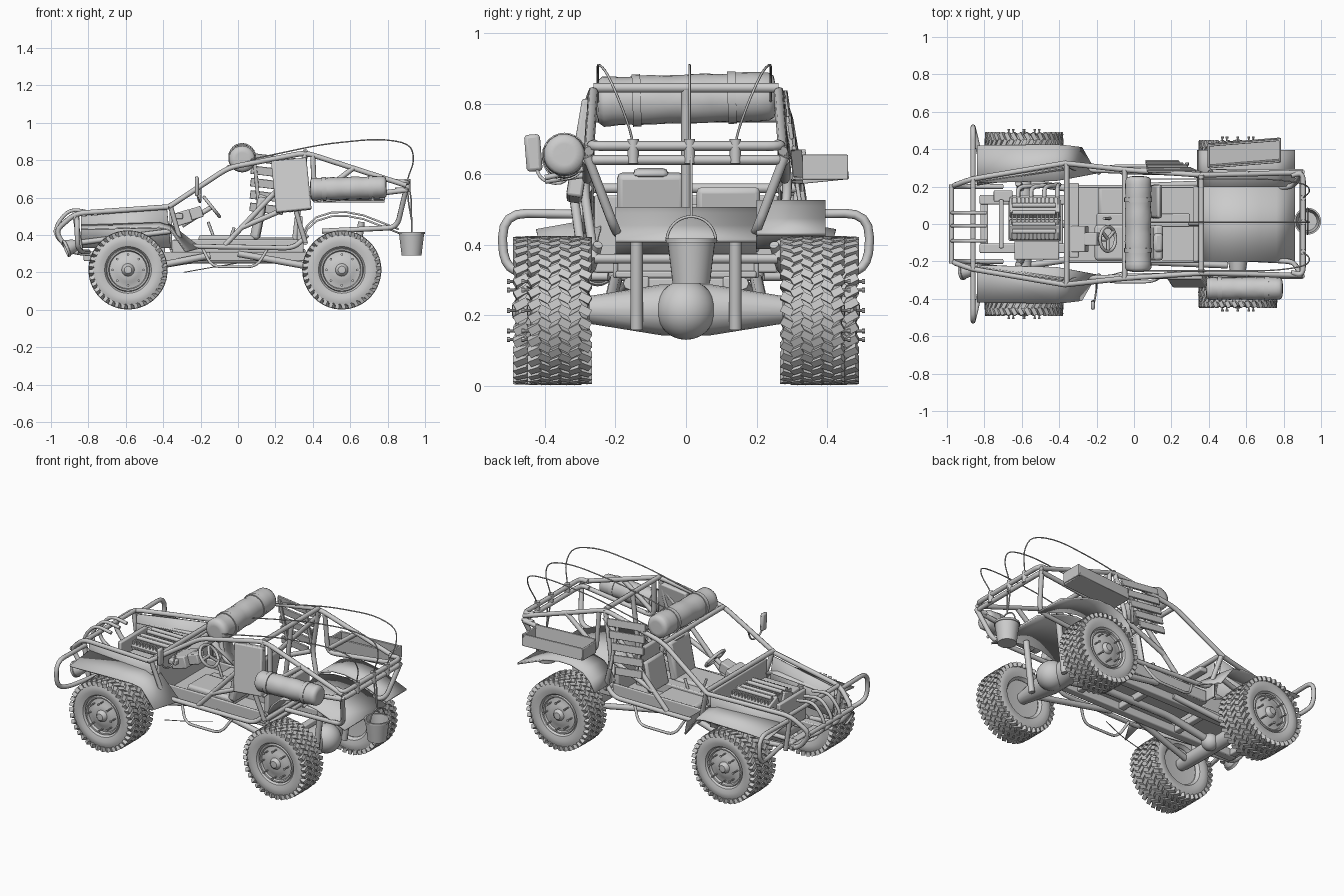
import bpy, bmesh, random
from math import pi, sin, cos
from mathutils import Matrix, Vector, Euler

if "Cube" in bpy.data.objects:
    bpy.data.objects.remove(bpy.data.objects["Cube"])
random.seed(4)

def finish(name, bm=None, me=None, angle=0.6):
    if bm:
        bmesh.ops.recalc_face_normals(bm, faces=bm.faces)
        me = bpy.data.meshes.new(name)
        bm.to_mesh(me); bm.free()
    me.shade_smooth(); me.set_sharp_from_angle(angle=angle)
    ob = bpy.data.objects.new(name, me)
    bpy.context.collection.objects.link(ob)
    return ob

def fillet(pts, d):
    P = [Vector(p) for p in pts]
    out = [P[0]]
    for a, b, c in zip(P, P[1:], P[2:]):
        p = b + (a - b).normalized() * min(d, (a - b).length * .45)
        q = b + (c - b).normalized() * min(d, (c - b).length * .45)
        out += [(1-t)**2 * p + 2*t*(1-t) * b + t*t * q for t in (0, .25, .5, .75, 1)]
    return out + [P[-1]]

def tubes(name, paths, r=.015, mirror=False, d=.05):
    cu = bpy.data.curves.new(name, 'CURVE')
    cu.dimensions, cu.bevel_depth, cu.bevel_resolution, cu.use_fill_caps = '3D', r, 2, True
    for path in paths:
        for s in ((1, -1) if mirror else (1,)):
            pts = fillet([(x, y * s, z) for x, y, z in path], d)
            sp = cu.splines.new('POLY'); sp.points.add(len(pts) - 1)
            for p, q in zip(sp.points, pts): p.co = (*q, 1)
    tmp = bpy.data.objects.new(name + "_curve", cu)
    bpy.context.collection.objects.link(tmp)
    me = bpy.data.meshes.new_from_object(tmp.evaluated_get(bpy.context.evaluated_depsgraph_get()))
    bpy.data.objects.remove(tmp)
    me.name = name
    return finish(name, me=me, angle=1)

def boxes(name, items, bevel=.006):
    # items: (centre, size, rotation)
    bm = bmesh.new()
    for c, s, *r in items:
        rot = Euler(r[0] if r else (0, 0, 0)).to_matrix().to_4x4()
        bmesh.ops.create_cube(bm, size=1, matrix=Matrix.Translation(c) @ rot @ Matrix.Diagonal((*s, 1)))
    ob = finish(name, bm)
    if bevel:
        m = ob.modifiers.new("bevel", 'BEVEL'); m.width, m.segments = bevel, 2
    return ob

def lathe(bm, prof, M, n=32, wob=0):
    rings = [[bm.verts.new(M @ Vector((r*(1+random.uniform(-wob, wob))*cos(2*pi*i/n),
              r*(1+random.uniform(-wob, wob))*sin(2*pi*i/n), h))) for i in range(n)] for r, h in prof]
    for a, b in zip(rings, rings[1:]):
        for i in range(n):
            bm.faces.new((a[i], a[(i+1) % n], b[(i+1) % n], b[i]))
    bmesh.ops.remove_doubles(bm, verts=[v for k in rings for v in k], dist=1e-5)

def sheet(name, A, B, t=.01):
    bm = bmesh.new()
    a, b = [[bm.verts.new(p) for p in L] for L in (A, B)]
    for i in range(len(a) - 1):
        bm.faces.new((a[i], a[i+1], b[i+1], b[i]))
    ob = finish(name, bm)
    m = ob.modifiers.new("thick", 'SOLIDIFY'); m.thickness, m.offset = t, 0
    return ob

def aim(loc, direction):
    return Matrix.Translation(loc) @ Vector(direction).to_track_quat('Z', 'Y').to_matrix().to_4x4()

# wheels: tyre, tread lugs, dished rim and studs
def wheel(name, x, s, y, w):
    M = Matrix.Translation((x, s*y, .213)) @ Matrix.Rotation(-s*pi/2, 4, 'X')
    bm = bmesh.new()
    side = [(.112, .72), (.125, .92), (.15, 1), (.172, .99), (.19, .92), (.2, .75), (.204, .3)]
    lathe(bm, [(r, -k*w) for r, k in side] + [(r, k*w) for r, k in side[::-1]], M, 56)
    for row in range(6):
        k = (row - 2.5) / 2.5
        for i in range(36):
            rot = Matrix.Rotation(2*pi*(i + .5*(row % 2))/36, 4, 'Z')
            edge = abs(k) > .9
            bmesh.ops.create_cube(bm, size=1, matrix=M @ rot @ Matrix.Translation((.196 if edge else .204, 0, k*w*.84))
                @ Matrix.Rotation((.5 if row % 2 else -.5), 4, 'X') @ Matrix.Diagonal((.026 if edge else .014, .022, w*.4, 1)))
    finish(name + "_tyre", bm)
    bm = bmesh.new()
    lathe(bm, [(0, -w*.6), (.112, -w*.7), (.118, w*.75), (.112, w*.88), (.104, w*.87), (.099, w*.74), (.07, w*.78),
               (.06, w*.84), (.034, w*.86), (.028, w*1.0), (.02, w*1.08), (0, w*1.1)], M, 40)
    for i in range(8):
        T = M @ Matrix.Rotation(pi*i/4, 4, 'Z') @ Matrix.Translation((.082, 0, 0))
        lathe(bm, [(0, w*.6), (.004, w*.6), (.004, w+.015), (.007, w+.015), (.007, w+.024), (0, w+.024)], T, 8)
    finish(name + "_rim", bm)
for s, side in ((-1, "right"), (1, "left")):
    wheel("front_wheel_" + side, -.588, s, .38, .104)
    wheel("rear_wheel_" + side, .555, s, .358, .085)

# axles with differentials
for name, x, r in (("front_axle", -.588, .05), ("rear_axle", .555, .085)):
    bm = bmesh.new()
    lathe(bm, [(0, -.3), (.035, -.3), (.04, -.27), (r*.85, -.07), (r*.85, .07), (.04, .27), (.035, .3), (0, .3)],
          aim((x, 0, .215), (0, 1, 0)), 16)
    bmesh.ops.create_uvsphere(bm, u_segments=24, v_segments=14, radius=r, matrix=Matrix.Translation((x + .04, 0, .215)))
    finish(name, bm)

# roll cage
tubes("roll_cage_sides", [
    [(-.37, .325, .55), (-.05, .29, .76), (.36, .262, .84), (.9, .275, .665)],
    [(-.36, .32, .55), (-.3, .29, .34), (.3, .27, .33), (.37, .25, .4)],
    [(.36, .262, .84), (.3, .29, .56), (.36, .26, .36)],
    [(-.07, .28, .345), (.36, .27, .8)],
    [(.4, .265, .82), (.41, .28, .58), (.9, .28, .64)],
    [(.41, .28, .6), (.62, .27, .76)],
    [(.9, .28, .65), (.85, .2, .44), (.45, .18, .42)],
    [(.02, .28, .44), (.3, .28, .56)]], .014, True)
tubes("roll_cage_crossbars", [
    [(.36, -.262, .845), (.36, .262, .845)], [(-.05, -.29, .76), (-.05, .29, .76)],
    [(-.36, -.32, .56), (-.36, .32, .56)], [(.36, -.26, .36), (.36, .26, .36)],
    [(.84, -.26, .685), (.905, -.275, .68), (.905, .275, .68), (.84, .26, .685)],
    [(.84, -.27, .64), (.9, -.28, .64), (.9, .28, .64), (.84, .27, .64)],
    [(.3, 0, .35), (.36, 0, .84)]], .014)

# nose frame and bumper
tubes("nose_frame", [[(-.37, .325, .55), (-.87, .24, .515), (-.98, .2, .42), (-.9, .2, .31), (-.7, .2, .29)],
    [(-.87, .24, .5), (-.84, .24, .3)], [(-.36, .31, .42), (-.84, .22, .36)]], .014, True)
tubes("nose_crossbars", [[(-.975, -.21, .42), (-.975, .21, .42)], [(-.86, -.24, .515), (-.86, .24, .515)],
                         [(-.86, -.22, .31), (-.86, .22, .31)]], .013)
tubes("nose_hoops", [[(-.84, y, .3), (-.97, y, .38), (-.975, y, .45), (-.9, y, .54), (-.79, y, .52)]
                     for y in (-.09, -.01, .06)], .01)
tubes("front_side_bars", [[(-.86, .24, .485), (-.86, .52, .49), (-.86, .52, .34), (-.84, .44, .31), (-.8, .22, .31)]], .013, True, .07)

# ladder chassis, suspension arms and steps
boxes("chassis_rails", [((-.15, s*.13, .285), (1.35, .05, .05)) for s in (-1, 1)]
      + [((x, 0, .285), (.04, .26, .04)) for x in (-.8, -.4, 0, .3, .5)])
tubes("suspension_arms", [[(0, .2, .3), (.5, .22, .21)], [(-.15, .16, .29), (-.56, .22, .21)]], .018, True)
tubes("dampers", [[(.62, .14, .16), (.66, .14, .47)], [(-.6, .19, .22), (-.62, .22, .46)]], .018, True)
tubes("drive_shaft", [[(-.55, 0, .22), (-.25, 0, .27), (.2, 0, .27), (.5, 0, .22)]], .022)
tubes("side_steps", [[(-.19, .27, .33), (-.14, .31, .23), (.1, .31, .23), (.16, .27, .33)]], .008, True)
tubes("chain", [[(-.29, -.29, .2), (-.15, -.28, .225), (0, -.24, .25)]], .0025)

# bodywork: engine bay sides, low fenders with flat skirts, firewall, floor tub
for s, side in ((-1, "right"), (1, "left")):
    sheet("engine_bay_side_" + side, [(-.84, s*.23, .5), (-.38, s*.3, .54)], [(-.84, s*.21, .33), (-.36, s*.28, .33)])
    inner = [(-.84, s*.22, .452), (-.42, s*.23, .475), (-.36, s*.24, .455), (-.2, s*.27, .33)]
    outer = [(-.84, s*.42, .43), (-.42, s*.425, .44), (-.36, s*.42, .425), (-.28, s*.41, .31)]
    ob = sheet("front_fender_" + side, inner, outer, .008)
boxes("floor_tub", [((0, 0, .315), (.72, .4, .02)), ((0, .2, .34), (.7, .015, .07)), ((0, -.2, .34), (.7, .015, .07)),
      ((-.36, 0, .43), (.015, .52, .22)), ((.33, 0, .41), (.03, .4, .18)), ((.05, .02, .35), (.5, .07, .07))])
arch = [(.34, .39), (.37, .45), (.42, .495), (.5, .52), (.58, .522), (.67, .505), (.76, .47), (.86, .43)]
sheet("rear_deck", [(x, -.2, z - .02) for x, z in arch], [(x, .2, z - .02) for x, z in arch])
sheet("rear_fender_left", [(x, .2, z) for x, z in arch], [(x, .395, z) for x, z in arch])
boxes("tail_tray", [((.59, .38, .585), (.38, .13, .012), (.1, 0, .08)), ((.59, .438, .62), (.38, .012, .07), (.1, 0, .08)),
      ((.59, .322, .63), (.38, .012, .08), (.1, 0, .08)), ((.4, .365, .62), (.012, .13, .07)), ((.78, .395, .62), (.012, .13, .07))], .003)

# engine with cooling ribs, radiator and exhausts
boxes("engine_block", [((-.53, .02, .36), (.28, .22, .14)), ((-.53, .09, .46), (.27, .09, .08), (-.4, 0, 0)),
      ((-.53, -.03, .46), (.27, .09, .08), (.4, 0, 0)), ((-.71, 0, .41), (.025, .26, .18)), ((-.52, -.14, .43), (.24, .1, .07)),
      ((-.7, .15, .43), (.1, .06, .08))])
boxes("engine_ribs", [((-.65 + .022*i, .03, .48), (.008, .22, .05)) for i in range(12)], 0)
tubes("engine_pipes", [[(-.65, y, .51), (-.42, y, .51)] for y in (-.04, 0, .06, .1)]
      + [[(-.62 + .07*i, .14, .46), (-.62 + .07*i, .2, .45), (-.4, .21, .35)] for i in range(4)], .012)

# headlight hung on the nose
bm = bmesh.new()
lathe(bm, [(0, -.05), (.018, -.048), (.034, -.025), (.043, .01), (.047, .012), (.047, .026), (.04, .026), (.036, .016), (0, .02)],
      aim((-.9, -.25, .335), (-.85, -.1, -.35)))
finish("headlight", bm)

# cockpit
boxes("seat", [((-.06, -.1, .37), (.3, .19, .06)), ((.11, -.1, .49), (.05, .19, .23), (0, .2, 0)),
      ((.13, -.1, .6), (.05, .1, .03), (0, .2, 0)), ((.12, .12, .47), (.03, .18, .19), (0, .2, 0)),
      ((-.06, .12, .35), (.26, .16, .04))], .018)
boxes("dashboard", [((-.3, -.08, .49), (.1, .14, .07), (0, -.3, 0)), ((-.23, -.08, .515), (.08, .07, .06), (0, -.3, 0)),
      ((-.32, .02, .5), (.05, .4, .03))])
c, ax = Vector((-.14, -.08, .55)), (.75, 0, .6)
M = aim(c, ax)
ring = [M @ Vector((.066*cos(2*pi*i/28), .066*sin(2*pi*i/28), 0)) for i in range(29)]
tubes("steering_wheel", [ring] + [[c, ring[i]] for i in (4, 14, 24)], .009, d=.001)
tubes("steering_column", [[c, (-.3, -.08, .45)]], .013)
tubes("gear_lever", [[(-.12, .03, .36), (-.16, .03, .47)], [(-.05, .04, .36), (-.02, .04, .44)]], .008)

# mirror on a bent arm
boxes("mirror", [((-.22, -.433, .66), (.022, .045, .105), (.08, 0, 0))], .01)
tubes("mirror_arm", [[(-.22, -.43, .63), (-.21, -.41, .58), (-.2, -.34, .57), (-.2, -.305, .66)]], .005)

# bedrolls with straps
def bedroll(name, loc, axis, r, L, straps):
    bm = bmesh.new()
    prof = [(0, -L*.97), (r*.5, -L), (r*.85, -L*.98)]
    prof += [(r*(.99 + .02*cos(i*1.1)), L*(-.92 + .092*i)) for i in range(21)]
    lathe(bm, prof + [(r*.85, L*.98), (r*.5, L), (0, L*.97)], aim(loc, axis), 24, .02)
    finish(name, bm, angle=1.2)
    bm = bmesh.new()
    for h in straps:
        lathe(bm, [(r*.95, h-.012), (r*1.06, h-.012), (r*1.06, h+.012), (r*.95, h+.012)], aim(loc, axis), 24)
    finish(name + "_straps", bm)
bedroll("roof_bedroll", (.022, 0, .813), (0, 1, .03), .07, .255, (-.14, .13))
bedroll("side_bedroll", (.59, -.345, .65), (1, 0, .03), .06, .205, (-.13, .12))
tubes("bedroll_brackets", [[(.45, -.27, .6), (.45, -.4, .58)], [(.72, -.27, .62), (.72, -.4, .59)]], .008)

# side canister panel (right) and slatted side (left)
boxes("side_canister", [((.285, -.295, .665), (.19, .045, .28), (-.16, -.1, 0))], .008)
boxes("side_slats", [((.2 - .012*i, .285 + .012*i, .8 - .065*i), (.26 - .02*i, .012, .045), (.15, .12, 0)) for i in range(5)], .003)
boxes("slat_posts", [((x, .3, .67), (.02, .012, .3), (.15, -.1, 0)) for x in (.1, .27)], .002)

# whip rods bent forward and tied to the cage
paths = [[(.9, b, .63), (.905, b, .7), (.945, b + (t-b)*.35, .8), (.92, b + (t-b)*.75, .89), (.75, t, .915), (.45, t, .885), (.05, t, .8)]
         for b, t in ((-.15, -.25), (.01, .01), (.14, .24))]
tubes("whip_rods", paths, .0035, d=.1)
tubes("whip_mounts", [[(.905, b, .63), (.905, b, .7)] for b in (-.15, .01, .14)], .016)

# hanging bucket
bm = bmesh.new()
lathe(bm, [(0, .29), (.053, .29), (.067, .405), (.072, .405), (.072, .417), (.063, .417), (.05, .3), (0, .3)],
      Matrix.Translation((.928, .015, 0)))
finish("bucket", bm)
tubes("bucket_handle", [[(.928, .015 + .07*cos(pi*i/12), .41 + .07*sin(pi*i/12)) for i in range(13)],
      [(.928, .015, .48), (.912, .015, .57), (.905, .015, .66)], [(.928, .015, .48), (.925, .015, .6), (.91, .015, .68)]], .004, d=.01)
